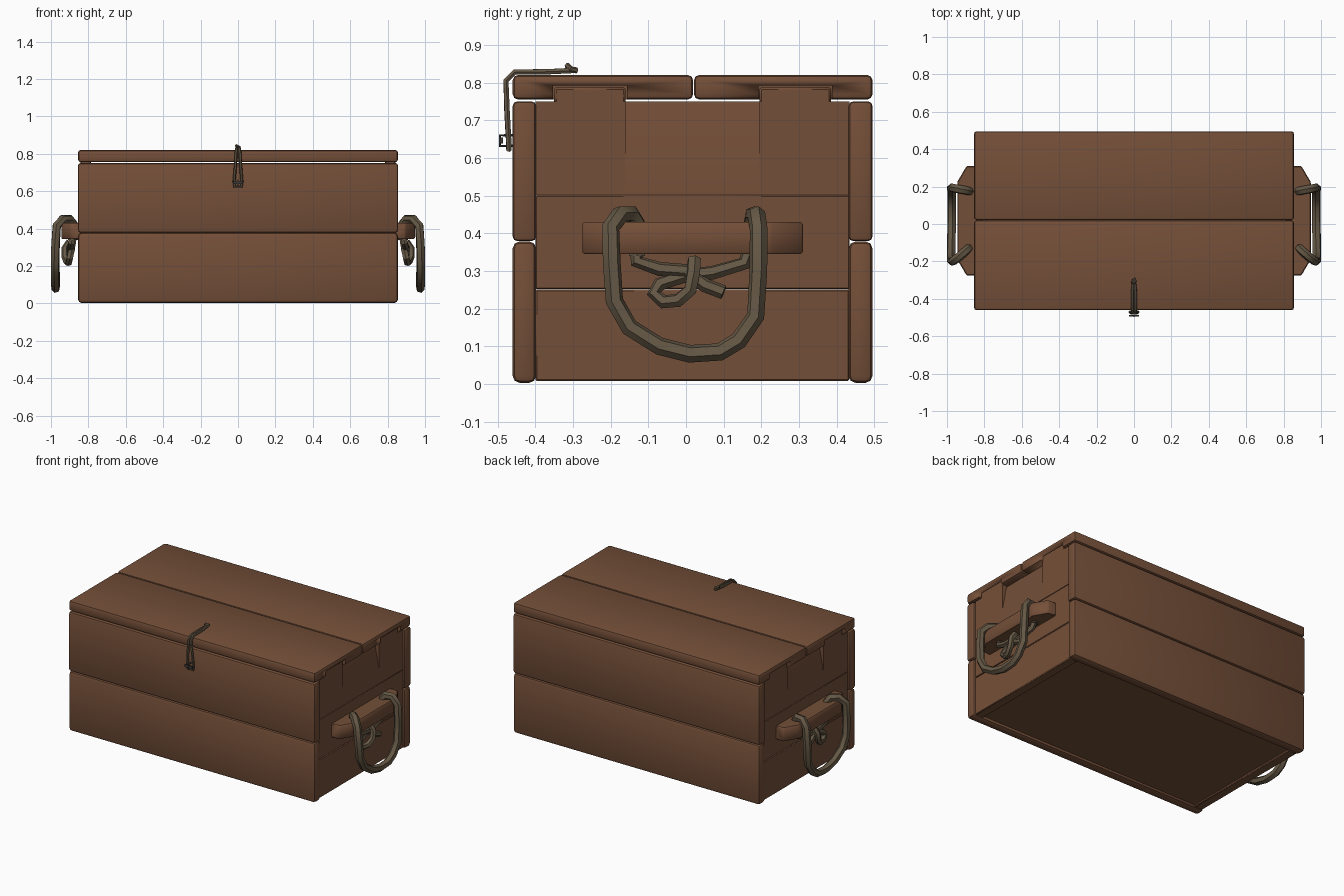
import bpy, bmesh, math
from mathutils import Vector

if "Cube" in bpy.data.objects:
    bpy.data.objects.remove(bpy.data.objects["Cube"])


def material(name, rgb):
    m = bpy.data.materials.new(name)
    m.diffuse_color = (*rgb, 1)
    m.use_nodes = True
    m.node_tree.nodes["Principled BSDF"].inputs["Base Color"].default_value = m.diffuse_color
    return m


WOOD = material("brown wood", (0.175, 0.078, 0.040))
ROPE = material("hemp rope", (0.130, 0.098, 0.060))
METAL = material("dark iron", (0.05, 0.043, 0.035))


def finish(ob, mat, angle=40):
    ob.data.materials.clear()
    ob.data.materials.append(mat)
    bpy.ops.object.select_all(action='DESELECT')
    ob.select_set(True)
    bpy.context.view_layer.objects.active = ob
    bpy.ops.object.shade_smooth_by_angle(angle=math.radians(angle))
    return ob


def mesh_object(name, bm, mat):
    bmesh.ops.recalc_face_normals(bm, faces=bm.faces)
    me = bpy.data.meshes.new(name)
    bm.to_mesh(me)
    bm.free()
    ob = bpy.data.objects.new(name, me)
    bpy.context.collection.objects.link(ob)
    return finish(ob, mat)


def box(name, x, y, z, mat=WOOD, bevel=0.0, seg=2):
    """Box from (min, max) ranges with rounded edges."""
    bm = bmesh.new()
    bmesh.ops.create_cube(bm, size=1)
    for v in bm.verts:
        v.co = Vector(r[0] if c < 0 else r[1] for r, c in zip((x, y, z), v.co))
    if bevel:
        bmesh.ops.bevel(bm, geom=bm.edges[:], offset=bevel, segments=seg,
                        profile=0.5, affect='EDGES')
    return mesh_object(name, bm, mat)


def prism(name, pts, vec, mat=WOOD, bevel=0.0):
    """Polygon extruded along a vector."""
    bm = bmesh.new()
    f = bm.faces.new([bm.verts.new(p) for p in pts])
    r = bmesh.ops.extrude_face_region(bm, geom=[f])
    bmesh.ops.translate(bm, vec=vec, verts=[g for g in r['geom'] if isinstance(g, bmesh.types.BMVert)])
    bmesh.ops.recalc_face_normals(bm, faces=bm.faces)
    if bevel:
        bmesh.ops.bevel(bm, geom=bm.edges[:], offset=bevel, segments=1, affect='EDGES')
    return mesh_object(name, bm, mat)


def cord(name, pts, radius, mat, closed=False, res=1, sharp=50):
    """Round cord along a polyline, turned into a mesh."""
    cu = bpy.data.curves.new(name, 'CURVE')
    cu.dimensions = '3D'
    cu.bevel_depth = radius
    cu.bevel_resolution = res
    cu.use_fill_caps = True
    sp = cu.splines.new('POLY')
    sp.points.add(len(pts) - 1)
    for p, co in zip(sp.points, pts):
        p.co = (*co, 1)
    sp.use_cyclic_u = closed
    ob = bpy.data.objects.new(name, cu)
    bpy.context.collection.objects.link(ob)
    bpy.ops.object.select_all(action='DESELECT')
    ob.select_set(True)
    bpy.context.view_layer.objects.active = ob
    bpy.ops.object.convert(target='MESH')
    return finish(bpy.context.object, mat, sharp)


def mx(s, a, b):
    return tuple(sorted((s * a, s * b)))


# Front and back planks
for label, y in (("front", (-0.46, -0.398)), ("back", (0.432, 0.495))):
    box(f"{label}_plank_lower", (-0.855, 0.855), y, (0.003, 0.378), bevel=0.018)
    box(f"{label}_plank_upper", (-0.855, 0.855), y, (0.379, 0.75), bevel=0.012)

# Floor board
box("floor", (-0.80, 0.80), (-0.41, 0.44), (0.02, 0.06))

# Lid planks
lids = [box("lid_plank_front", (-0.855, 0.855), (-0.46, 0.019), (0.755, 0.82), bevel=0.014),
        box("lid_plank_back", (-0.855, 0.855), (0.021, 0.495), (0.755, 0.82), bevel=0.014)]

TABS = ((-0.35, -0.16), (0.195, 0.385))
for s, side in ((1, "right"), (-1, "left")):
    # End planks
    wall = mx(s, 0.785, 0.842)
    box(f"{side}_end_plank_lower", wall, (-0.40, 0.434), (0.008, 0.251), bevel=0.004, seg=1)
    box(f"{side}_end_plank_middle", wall, (-0.40, 0.434), (0.252, 0.501), bevel=0.003, seg=1)
    box(f"{side}_end_plank_upper_front", wall, (-0.40, -0.16), (0.502, 0.75))
    box(f"{side}_end_plank_upper_back", wall, (0.195, 0.434), (0.502, 0.75))
    # Scooped middle of the upper end plank
    prof = ((0.785, 0.502), (0.842, 0.502), (0.842, 0.59), (0.812, 0.75), (0.785, 0.75))
    prism(f"{side}_end_plank_scoop", [(s * x, -0.16, z) for x, z in prof], (0, 0.355, 0))
    # Tabs locking into notches under the lid
    for i, t in enumerate(TABS):
        box(f"{side}_tab_{i}", wall, t, (0.74, 0.788), bevel=0.006, seg=1)
        cut = box(f"{side}_notch_cutter_{i}", mx(s, 0.775, 0.9), (t[0] - 0.003, t[1] + 0.003), (0.7, 0.792))
        cut.hide_render = True
        cut.hide_viewport = True
        m = lids[i].modifiers.new("notch", 'BOOLEAN')
        m.operation = 'DIFFERENCE'
        m.object = cut

    # Handle bar with tapered ends
    bar = ((0.835, -0.275), (0.895, -0.275), (0.945, -0.19), (0.945, 0.225), (0.895, 0.31), (0.835, 0.31))
    prism(f"{side}_handle_bar", [(s * x, y, 0.345) for x, y in bar], (0, 0, 0.085), bevel=0.005)

    # Rope loop over the bar
    loop = ((0.885, -0.13, 0.34), (0.885, -0.13, 0.425), (0.90, -0.145, 0.45), (0.935, -0.175, 0.45),
            (0.968, -0.20, 0.415), (0.975, -0.197, 0.32), (0.978, -0.19, 0.22), (0.978, -0.15, 0.15),
            (0.976, -0.07, 0.10), (0.975, 0.01, 0.08), (0.975, 0.09, 0.085), (0.975, 0.14, 0.115),
            (0.976, 0.185, 0.18), (0.976, 0.192, 0.30), (0.97, 0.193, 0.41), (0.94, 0.187, 0.45),
            (0.90, 0.18, 0.45), (0.88, 0.175, 0.425), (0.88, 0.17, 0.34))
    cord(f"{side}_rope_loop", [(s * x, y, z) for x, y, z in loop], 0.024, ROPE)
    # Knot under the bar
    strand_a = ((0.885, -0.13, 0.36), (0.89, -0.13, 0.325), (0.895, -0.07, 0.305), (0.90, 0.0, 0.30),
                (0.905, 0.05, 0.262), (0.91, 0.10, 0.243))
    strand_b = ((0.88, 0.17, 0.36), (0.885, 0.155, 0.32), (0.89, 0.07, 0.295), (0.89, -0.01, 0.285),
                (0.895, -0.07, 0.265), (0.90, -0.085, 0.24), (0.905, -0.06, 0.218), (0.915, -0.02, 0.222),
                (0.925, 0.012, 0.25), (0.925, 0.02, 0.295), (0.90, 0.022, 0.33))
    for i, st in enumerate((strand_a, strand_b)):
        cord(f"{side}_rope_knot_{i}", [(s * x, y, z) for x, y, z in st], 0.019, ROPE)

# Latch cord from the lid down to the staple
latch = [(0.004, -0.30, 0.832), (0.008, -0.36, 0.829), (0.008, -0.455, 0.828), (0.010, -0.478, 0.805),
         (0.015, -0.475, 0.72), (0.021, -0.471, 0.65), (0.018, -0.470, 0.622)]
cord("latch_cord", latch + [(-x, y, z) for x, y, z in reversed(latch)], 0.008, ROPE, closed=True)
cord("latch_knot", [(-0.012, -0.315, 0.845), (0.008, -0.305, 0.835), (0.0, -0.29, 0.832)], 0.008, ROPE)

# Staple on the front
cord("latch_staple", [(0, -0.45, 0.66), (0, -0.494, 0.66), (0, -0.494, 0.632), (0, -0.45, 0.632)],
     0.004, METAL)
box("latch_pin", (-0.027, 0.027), (-0.494, -0.486), (0.638, 0.654), METAL)
